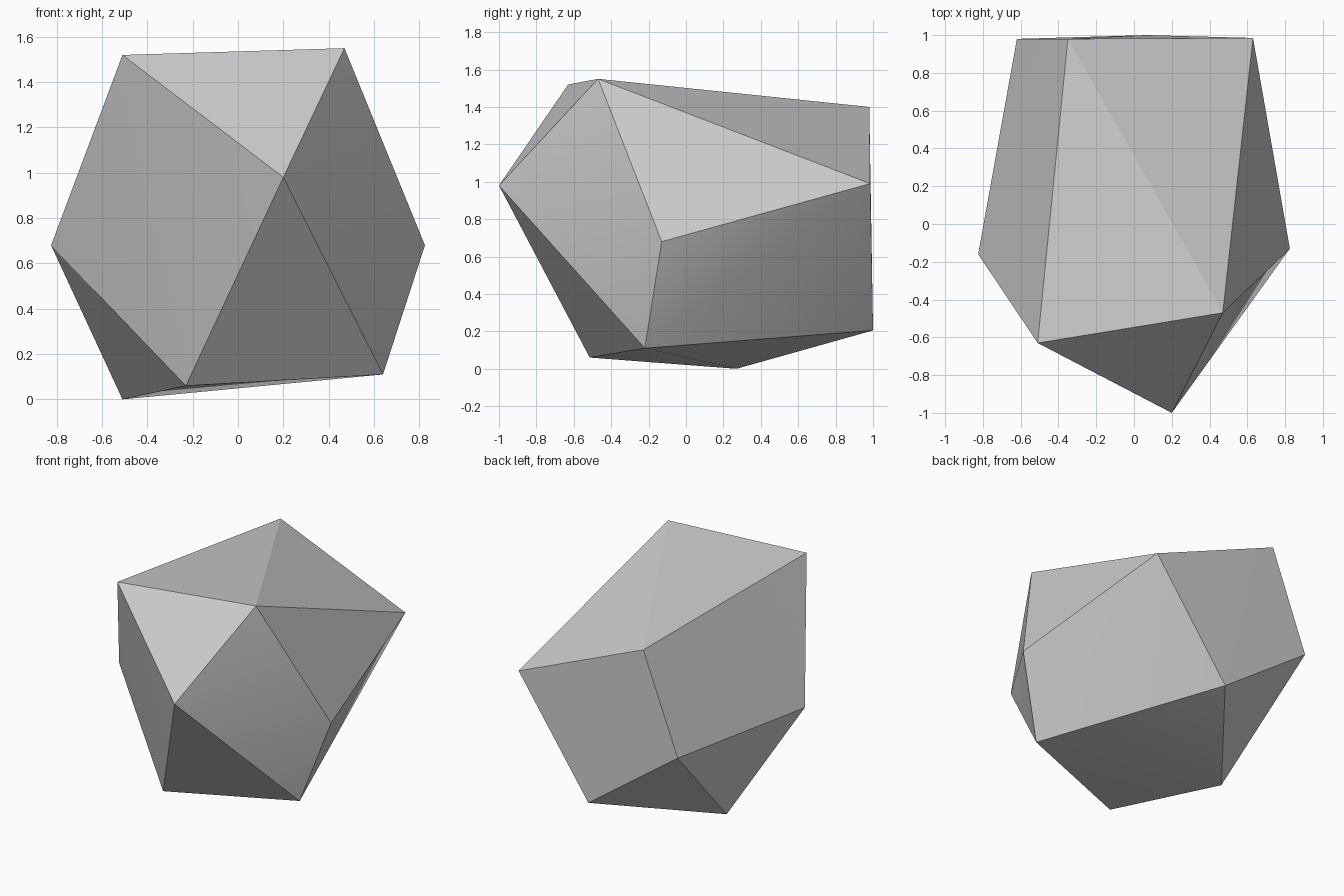
import bpy
import bmesh
import math

# Remove the default cube
default_cube = bpy.data.objects.get("Cube")
if default_cube:
    bpy.data.objects.remove(default_cube, do_unlink=True)


def make_material(name, color):
    material = bpy.data.materials.new(name)
    material.use_nodes = True
    material.diffuse_color = color
    shader = next(n for n in material.node_tree.nodes if n.type == "BSDF_PRINCIPLED")
    shader.inputs["Base Color"].default_value = color
    return material


def make_hull(name, corners, material):
    """Wrap the corners in one closed, faceted skin."""
    bm = bmesh.new()
    for corner in corners:
        bm.verts.new(corner)
    bmesh.ops.convex_hull(bm, input=bm.verts[:])
    bmesh.ops.recalc_face_normals(bm, faces=bm.faces[:])
    mesh = bpy.data.meshes.new(name)
    bm.to_mesh(mesh)
    bm.free()
    mesh.materials.append(material)
    rock = bpy.data.objects.new(name, mesh)
    bpy.context.collection.objects.link(rock)
    return rock


# Corners of the boulder, grouped by region
crown = [(-0.51, -0.63, 1.52), (0.47, -0.47, 1.55), (-0.35, 0.98, 1.40)]
nose = [(0.20, -1.0, 0.98)]
sides = [(-0.825, -0.16, 0.68), (0.825, -0.13, 0.68)]
back = [(0.63, 0.985, 0.99), (-0.62, 0.98, 0.70), (0.07, 1.0, 0.205)]
base = [(-0.23, -0.515, 0.06), (0.64, -0.22, 0.11), (-0.51, 0.27, 0.0)]

stone_grey = make_material("stone_grey", (0.6, 0.6, 0.6, 1.0))
boulder = make_hull("boulder", crown + nose + sides + back + base, stone_grey)

# Soften the gentle folds inside each facet, keep the real edges sharp
bpy.ops.object.select_all(action="DESELECT")
boulder.select_set(True)
bpy.context.view_layer.objects.active = boulder
bpy.ops.object.shade_smooth_by_angle(angle=math.radians(20))
